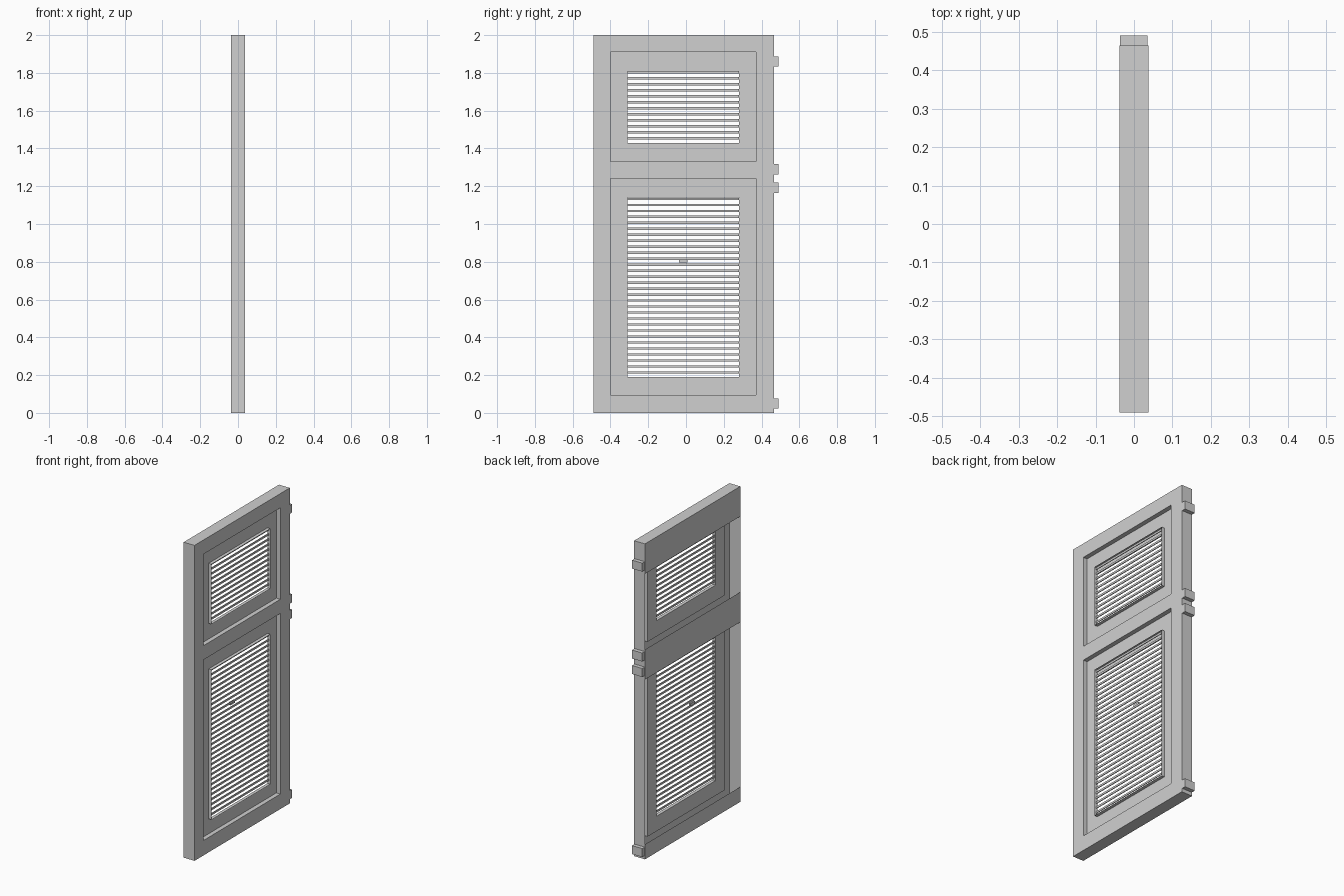
import bpy, bmesh
from mathutils import Vector

cube = bpy.data.objects.get("Cube")
if cube:
    bpy.data.objects.remove(cube)

grey = bpy.data.materials.new("plain_grey")
grey.use_nodes = True
grey.diffuse_color = (0.63, 0.63, 0.63, 1)
grey.node_tree.nodes["Principled BSDF"].inputs["Base Color"].default_value = grey.diffuse_color

HALF = 0.038                      # half the door thickness
Y0, Y1 = -0.49, 0.465             # door edges
PANEL_Y = (-0.40, 0.37)
SLOT_Y = (-0.31, 0.28)
PANEL_X, LIP_X = 0.010, 0.031     # panel depth, front of the lip round the slats
# panel bottom, panel top, opening bottom, opening top, slat count
PANELS = {"upper": (1.33, 1.91, 1.43, 1.81, 12),
          "lower": (0.095, 1.24, 0.19, 1.14, 30)}


def finish(name, bm):
    mesh = bpy.data.meshes.new(name)
    bm.to_mesh(mesh)
    bm.free()
    mesh.materials.append(grey)
    obj = bpy.data.objects.new(name, mesh)
    bpy.context.collection.objects.link(obj)


def add_box(bm, low, high):
    low, high = Vector(low), Vector(high)
    verts = bmesh.ops.create_cube(bm, size=1)["verts"]
    bmesh.ops.scale(bm, vec=high - low, verts=verts)
    bmesh.ops.translate(bm, vec=(low + high) / 2, verts=verts)


def sheet(x, ys, zs, holes=()):
    """Flat grid facing +x, leaving out the cells listed in holes."""
    bm = bmesh.new()
    grid = [[bm.verts.new((x, y, z)) for z in zs] for y in ys]
    for i in range(len(ys) - 1):
        for j in range(len(zs) - 1):
            if (i, j) not in holes:
                bm.faces.new((grid[i][j], grid[i + 1][j], grid[i + 1][j + 1], grid[i][j + 1]))
    return bm


def split_border(bm, ys, zs):
    """Boundary edges lying on the outer rectangle, and those round the holes."""
    def on_rim(edge):
        a, b = (v.co for v in edge.verts)
        return any(a[k] == b[k] and min(abs(a[k] - e) for e in ends) < 1e-5
                   for k, ends in ((1, ys), (2, zs)))
    border = [e for e in bm.edges if e.is_boundary]
    rim = [e for e in border if on_rim(e)]
    return rim, [e for e in border if e not in rim]


def extrude_x(bm, edges, distance):
    made = bmesh.ops.extrude_edge_only(bm, edges=edges)["geom"]
    verts = [g for g in made if isinstance(g, bmesh.types.BMVert)]
    bmesh.ops.translate(bm, vec=(distance, 0, 0), verts=verts)


# Door shell: front frame, outer edges and recess walls
up, lo = PANELS["upper"], PANELS["lower"]
bm = sheet(HALF, (Y0, *PANEL_Y, Y1), (0, lo[0], lo[1], up[0], up[1], 2), {(1, 1), (1, 3)})
rim, recess = split_border(bm, (Y0, Y1), (0, 2))
extrude_x(bm, rim, -2 * HALF)
extrude_x(bm, recess, PANEL_X - HALF)
finish("door_frame", bm)

# Cover strips on the reverse side, with the bays between left open
for name, z0, z1 in (("top", up[3], 2), ("middle", lo[3], up[0]), ("bottom", 0, lo[0])):
    bm = sheet(-HALF, (Y0, Y1), (z0, z1))
    bmesh.ops.reverse_faces(bm, faces=bm.faces[:])
    finish(name + "_back_rail", bm)

# Recessed panels with a raised lip round each slatted opening
for name, (z0, z1, s0, s1, count) in PANELS.items():
    bm = sheet(PANEL_X, (PANEL_Y[0], *SLOT_Y, PANEL_Y[1]), (z0, s0, s1, z1), {(1, 1)})
    opening = split_border(bm, PANEL_Y, (z0, z1))[1]
    extrude_x(bm, opening, LIP_X - PANEL_X)
    finish(name + "_panel", bm)

    bm = bmesh.new()
    pitch = (s1 - s0) / count
    for i in range(count):
        z = s0 + (i + 0.77) * pitch
        add_box(bm, (0.015, SLOT_Y[0], z - 0.006), (0.020, SLOT_Y[1], z + 0.006))
    finish(name + "_slats", bm)

# Small slat handle, standing off behind the slats
bm = bmesh.new()
add_box(bm, (-0.037, -0.037, 0.795), (-0.027, 0.007, 0.813))
finish("slat_handle", bm)

# Hinge blocks along the rear edge
bm = bmesh.new()
for z in (0.05, 1.192, 1.29, 1.86):
    add_box(bm, (-0.036, Y1, z - 0.027), (0.035, 0.49, z + 0.027))
finish("hinge_blocks", bm)
